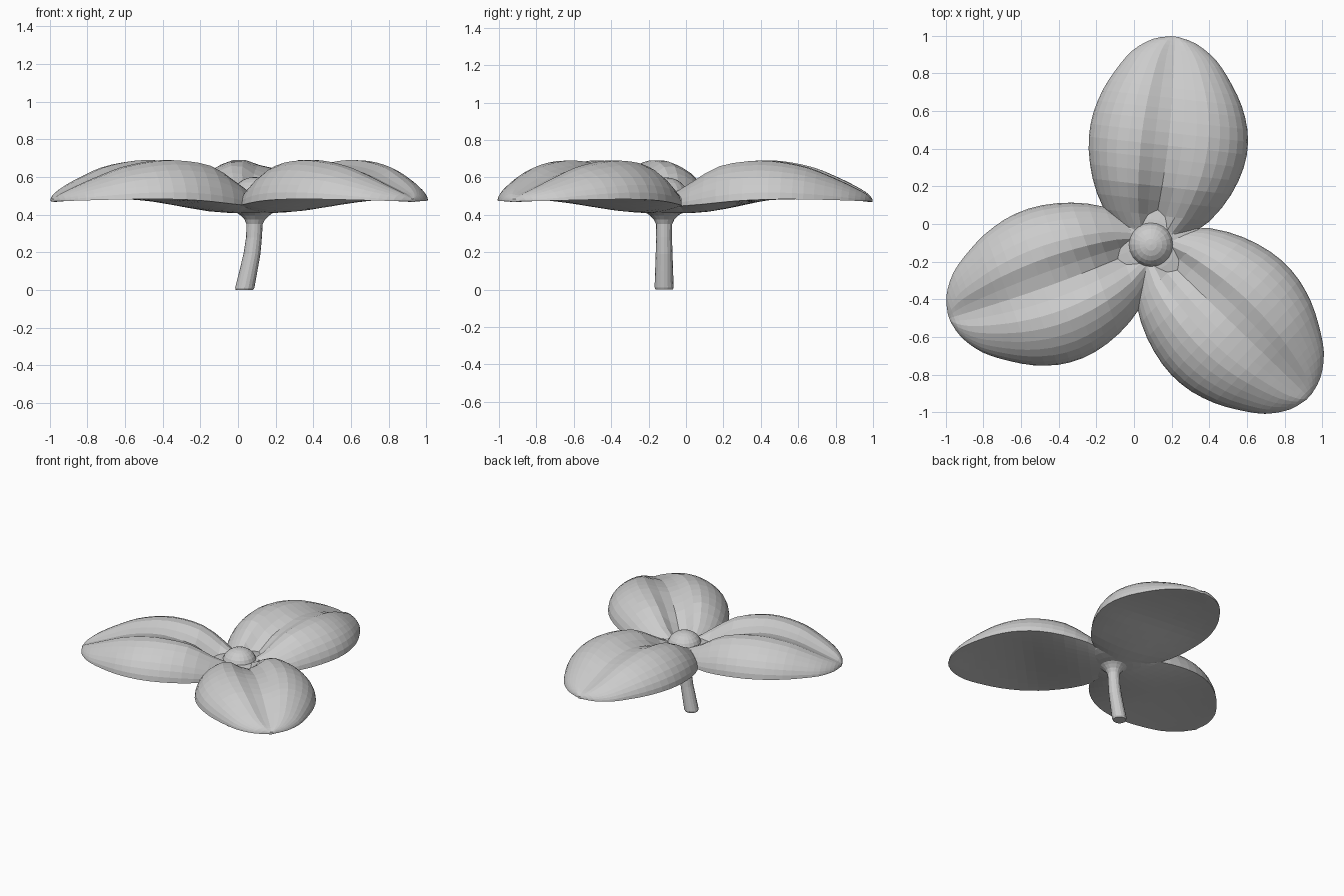
import bpy, bmesh, math
from mathutils import Vector

cube = bpy.data.objects.get("Cube")
if cube:
    bpy.data.objects.remove(cube, do_unlink=True)

grey = bpy.data.materials.new("plain_grey")
grey.use_nodes = True
grey.diffuse_color = (0.6, 0.6, 0.6, 1)
grey.node_tree.nodes["Principled BSDF"].inputs["Base Color"].default_value = (0.6, 0.6, 0.6, 1)

CENTRE = Vector((0.09, -0.11, 0))


def curve(points, x):
    """Smooth interpolation (Catmull-Rom style) through profile points."""
    if x <= points[0][0]:
        return points[0][1]
    for i in range(len(points) - 1):
        (x0, y0), (x1, y1) = points[i], points[i + 1]
        if x <= x1:
            xa, ya = points[max(i - 1, 0)]
            xb, yb = points[min(i + 2, len(points) - 1)]
            h = x1 - x0
            m0, m1 = (y1 - ya) / (x1 - xa) * h, (yb - y0) / (xb - x0) * h
            u = (x - x0) / h
            return ((2*u**3 - 3*u**2 + 1) * y0 + (u**3 - 2*u**2 + u) * m0
                    + (3*u**2 - 2*u**3) * y1 + (u**3 - u**2) * m1)
    return points[-1][1]


def finish(name, bm):
    bmesh.ops.recalc_face_normals(bm, faces=bm.faces)
    mesh = bpy.data.meshes.new(name)
    bm.to_mesh(mesh)
    bm.free()
    mesh.materials.append(grey)
    ob = bpy.data.objects.new(name, mesh)
    bpy.context.collection.objects.link(ob)
    return ob


def loft(name, rings):
    """Skin closed rings of equal length and cap both ends."""
    bm = bmesh.new()
    loops = [[bm.verts.new(p) for p in ring] for ring in rings]
    n = len(loops[0])
    for a, b in zip(loops, loops[1:]):
        for i in range(n):
            j = (i + 1) % n
            bm.faces.new((a[i], a[j], b[j], b[i]))
    bm.faces.new(loops[0])
    bm.faces.new(loops[-1])
    bmesh.ops.remove_doubles(bm, verts=bm.verts, dist=0.0005)
    return finish(name, bm)


# Petal profiles along its length (0 = flower centre, 1 = tip)
HALF_WIDTH = [(0, .13), (.07, .2), (.14, .28), (.27, .365), (.43, .417), (.57, .417),
              (.7, .375), (.8, .315), (.9, .235), (.95, .168), (.985, .095), (1, .02)]
TOP = [(0, .5), (.1, .55), (.18, .61), (.28, .67), (.42, .698), (.54, .698),
       (.7, .663), (.82, .608), (.92, .552), (.98, .51), (1, .485)]
RIM = [(0, .44), (.2, .455), (.4, .475), (.6, .483), (.8, .48), (1, .472)]
UNDER = [(0, .405), (.2, .415), (.35, .445), (.55, .49), (.8, .49), (1, .467)]
GROOVE = [(0, .03), (.14, .095), (.28, .09), (.5, .065), (.8, .045), (.93, .025), (1, .002)]


def petal(name, angle, length, bow, rows=22, cols=18):
    along = Vector((math.cos(angle), math.sin(angle), 0))
    side = Vector((-along.y, along.x, 0))
    rings = []
    for r in range(rows + 1):
        s = math.sin(r / rows * math.pi / 2)
        w, top, rim = curve(HALF_WIDTH, s), curve(TOP, s), curve(RIM, s)
        under, groove = curve(UNDER, s), curve(GROOVE, s)
        spine = CENTRE + along * s * length + side * bow * math.sin(s * math.pi)
        ring = []
        for lower in (False, True):
            for c in range(cols):
                t = -math.cos(c / cols * math.pi)
                t = -t if lower else t
                if lower:
                    z = rim + (under - rim) * (1 - t * t)
                else:
                    dome = max(0, 1 - abs(t) ** 2.5) ** 0.55
                    z = rim + (top - rim) * dome * 1.05
                    z -= groove * (0.5 + 0.5 * math.cos(min(1, abs(t) / 0.48) * math.pi))
                ring.append(spine + side * w * t + Vector((0, 0, z)))
        rings.append(ring)
    return loft(name, rings)


petal("back_petal", math.radians(83.5), 1.112, -0.03)
petal("right_petal", math.radians(200), 1.14, 0.02)
petal("left_petal", math.radians(316), 1.165, 0.0)


def ball(name, radius, z, height):
    bm = bmesh.new()
    bmesh.ops.create_uvsphere(bm, u_segments=20, v_segments=12, radius=1)
    for v in bm.verts:
        v.co = CENTRE + Vector((v.co.x * radius, v.co.y * radius, z + v.co.z * height))
    return finish(name, bm)


# Flower heart and the soft pad joining the petals
ball("flower_heart", 0.12, 0.5, 0.1)
ball("petal_joint", 0.27, 0.467, 0.063)

# Bent stem, flaring into the flower: (x, z, radius)
STEM = [(.034, 0, .046), (.036, .012, .051), (.055, .1, .048), (.074, .19, .045),
        (.085, .28, .042), (.088, .35, .043), (.089, .375, .055), (.09, .395, .075),
        (.09, .42, .11)]
loft("stem", [[(x + rad * math.cos(a), -0.117 + rad * math.sin(a), z)
               for a in (k / 16 * math.tau for k in range(16))]
              for x, z, rad in STEM])
